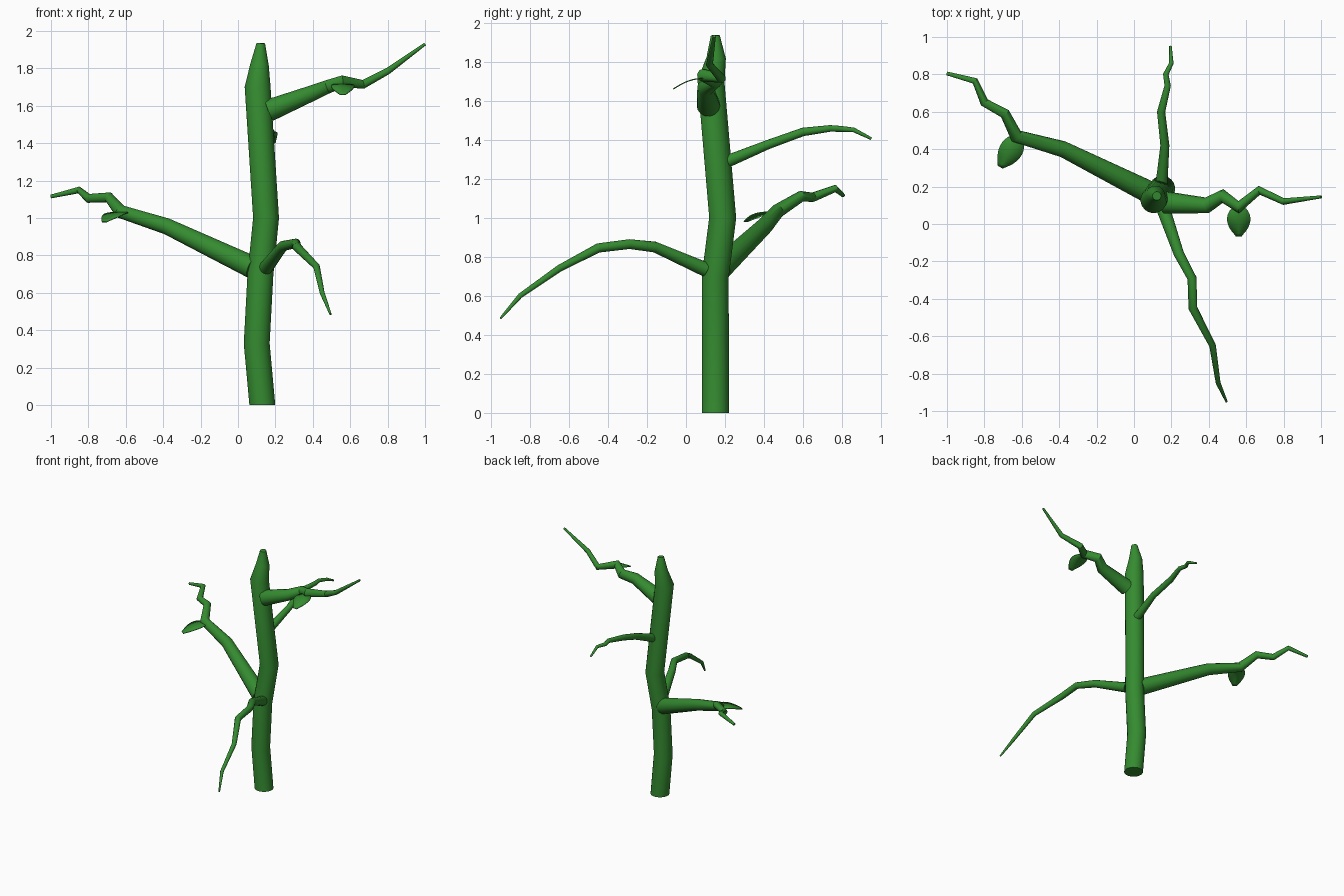
import bpy, bmesh, math
from mathutils import Vector

cube = bpy.data.objects.get("Cube")
if cube:
    bpy.data.objects.remove(cube, do_unlink=True)

green = bpy.data.materials.new("plant green")
green.use_nodes = True
colour = (0.035, 0.26, 0.03, 1)
green.diffuse_color = colour
bsdf = green.node_tree.nodes["Principled BSDF"]
bsdf.inputs["Base Color"].default_value = colour
bsdf.inputs["Roughness"].default_value = 0.7


def finish(bm, name):
    bmesh.ops.recalc_face_normals(bm, faces=bm.faces)
    mesh = bpy.data.meshes.new(name)
    bm.to_mesh(mesh)
    bm.free()
    mesh.materials.append(green)
    obj = bpy.data.objects.new(name, mesh)
    bpy.context.collection.objects.link(obj)
    bpy.ops.object.select_all(action='DESELECT')
    obj.select_set(True)
    bpy.context.view_layer.objects.active = obj
    bpy.ops.object.shade_smooth_by_angle(angle=math.radians(32))
    return obj


def tapered_tube(name, path, sides, start_dir=None):
    """Sweep a circle along (x, y, z, radius) points, capped at both ends."""
    bm = bmesh.new()
    pts = [Vector(p[:3]) for p in path]
    last, rings, up = len(pts) - 1, [], None
    for i, p in enumerate(pts):
        before = (p - pts[max(i - 1, 0)]).normalized()
        after = (pts[min(i + 1, last)] - p).normalized()
        tangent = (before + after).normalized()
        if i == 0 and start_dir:
            tangent = Vector(start_dir)
        if up is None:
            up = tangent.orthogonal()
        up = (up - tangent * up.dot(tangent)).normalized()
        side = tangent.cross(up)
        ring = []
        for k in range(sides):
            a = math.tau * k / sides
            ring.append(bm.verts.new(p + path[i][3] * (up * math.cos(a) + side * math.sin(a))))
        rings.append(ring)
    for r, s in zip(rings, rings[1:]):
        for k in range(sides):
            n = (k + 1) % sides
            bm.faces.new((r[k], r[n], s[n], s[k]))
    bm.faces.new(rings[0][::-1])
    bm.faces.new(rings[-1])
    return finish(bm, name)


def leaf(name, base, tip, width, sag):
    """Thin rounded blade, arched along its length."""
    bm = bmesh.new()
    base, tip = Vector(base), Vector(tip)
    across = (tip - base).cross(Vector((0, 0, 1))).normalized()
    steps, rows = 10, []
    for i in range(steps + 1):
        t = i / steps
        half = width / 2 * max(0.1, math.sin(math.pi * t ** 0.85)) ** 0.6
        mid = base.lerp(tip, t) + Vector((0, 0, sag * math.sin(math.pi * t)))
        rows.append([bm.verts.new(mid + across * half * s) for s in (-1, 0, 1)])
    for r, s in zip(rows, rows[1:]):
        for k in range(2):
            bm.faces.new((r[k], r[k + 1], s[k + 1], s[k]))
    obj = finish(bm, name)
    solid = obj.modifiers.new("thickness", 'SOLIDIFY')
    solid.thickness, solid.offset = 0.006, 0
    return obj


# Trunk with a blunt pointed top
tapered_tube("trunk", [
    (0.13, 0.15, 0, 0.07), (0.10, 0.15, 0.33, 0.07), (0.12, 0.15, 0.70, 0.07),
    (0.15, 0.188, 1.0, 0.07), (0.105, 0.128, 1.70, 0.07),
    (0.115, 0.155, 1.82, 0.05), (0.122, 0.15, 1.935, 0.023)], 20, (0, 0, 1))

# Four branches
tapered_tube("left_upper_branch", [
    (0.165, 0.115, 1.575, 0.06), (0.39, 0.10, 1.665, 0.043), (0.475, 0.15, 1.70, 0.037),
    (0.56, 0.09, 1.73, 0.033), (0.67, 0.18, 1.715, 0.024),
    (0.80, 0.12, 1.785, 0.018), (1.0, 0.145, 1.93, 0.008)], 14)
tapered_tube("right_branch", [
    (0.08, 0.17, 0.735, 0.062), (-0.38, 0.40, 0.955, 0.044), (-0.63, 0.47, 1.035, 0.036),
    (-0.69, 0.59, 1.11, 0.028), (-0.80, 0.65, 1.105, 0.024),
    (-0.85, 0.765, 1.15, 0.018), (-1.0, 0.805, 1.115, 0.01)], 14)
tapered_tube("front_branch", [
    (0.15, 0.10, 0.735, 0.038), (0.24, -0.16, 0.85, 0.028), (0.31, -0.29, 0.865, 0.025),
    (0.315, -0.45, 0.845, 0.024), (0.42, -0.65, 0.74, 0.018),
    (0.45, -0.85, 0.60, 0.013), (0.495, -0.95, 0.485, 0.006)], 14)
tapered_tube("back_branch", [
    (0.145, 0.19, 1.28, 0.033), (0.165, 0.42, 1.375, 0.024), (0.145, 0.60, 1.44, 0.022),
    (0.18, 0.74, 1.458, 0.017), (0.17, 0.80, 1.455, 0.015),
    (0.20, 0.86, 1.45, 0.012), (0.195, 0.95, 1.405, 0.007)], 14)

# Two small leaves
leaf("upper_leaf", (0.56, 0.10, 1.715), (0.56, -0.065, 1.66), 0.125, 0.015)
leaf("lower_leaf", (-0.61, 0.47, 1.03), (-0.715, 0.305, 0.98), 0.125, 0.015)
